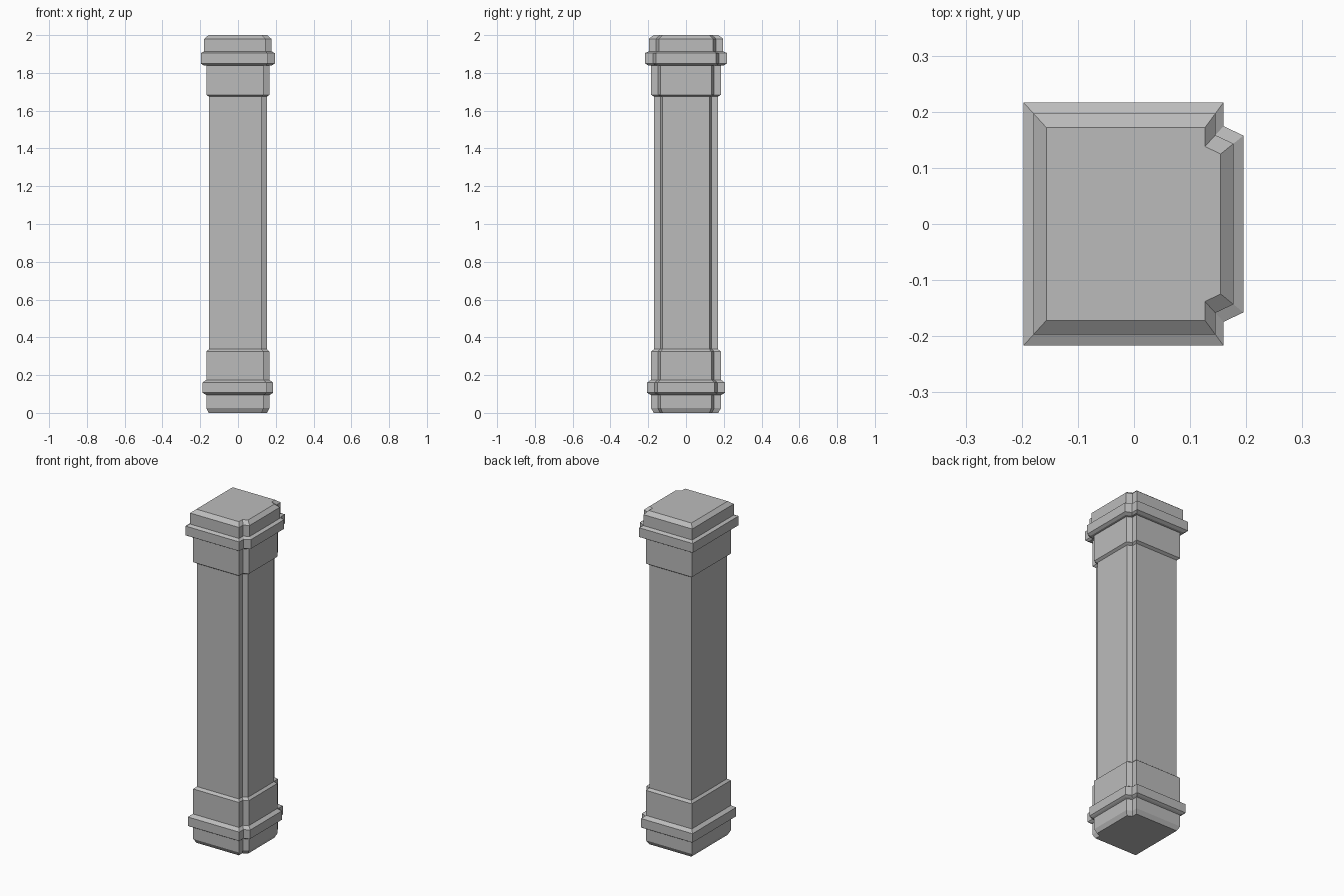
import bpy
import bmesh

cube = bpy.data.objects.get("Cube")
if cube:
    bpy.data.objects.remove(cube, do_unlink=True)

# Plain stone colour
stone = bpy.data.materials.new("grey stone")
stone.use_nodes = True
GREY = (0.5, 0.5, 0.5, 1)
stone.diffuse_color = GREY
stone.node_tree.nodes["Principled BSDF"].inputs["Base Color"].default_value = GREY

# Half of the cross-section, with a notched corner on the left side
half = [(0.99, 0.80), (0.81, 0.885), (0.81, 1.10), (-1, 1.10)]
section = half + [(x, -y) for x, y in reversed(half)]

# Height and half-width of each step up the pillar
profile = [
    (0.00, 0.155), (0.025, 0.168),                  # foot chamfer
    (0.095, 0.168), (0.10, 0.178), (0.107, 0.188),  # lower ledge
    (0.16, 0.188), (0.175, 0.168),
    (0.325, 0.168), (0.337, 0.154),                 # lower band to shaft
    (1.674, 0.154), (1.684, 0.168),                 # shaft to upper band
    (1.84, 0.168), (1.84, 0.182), (1.85, 0.197),    # upper ledge
    (1.905, 0.197), (1.914, 0.179),
    (1.98, 0.179), (2.00, 0.156),                   # cap chamfer
]


def loft(name, outline, steps, material):
    """Stack scaled copies of an outline and skin them."""
    bm = bmesh.new()
    rings = [[bm.verts.new((x * s, y * s, z)) for x, y in outline] for z, s in steps]
    n = len(outline)
    for low, high in zip(rings, rings[1:]):
        for i in range(n):
            j = (i + 1) % n
            bm.faces.new((low[i], low[j], high[j], high[i]))
    bm.faces.new(rings[0][::-1])
    bm.faces.new(rings[-1])
    bmesh.ops.recalc_face_normals(bm, faces=bm.faces)
    mesh = bpy.data.meshes.new(name)
    bm.to_mesh(mesh)
    bm.free()
    mesh.materials.append(material)
    obj = bpy.data.objects.new(name, mesh)
    bpy.context.collection.objects.link(obj)
    return obj


loft("pillar", section, profile, stone)
